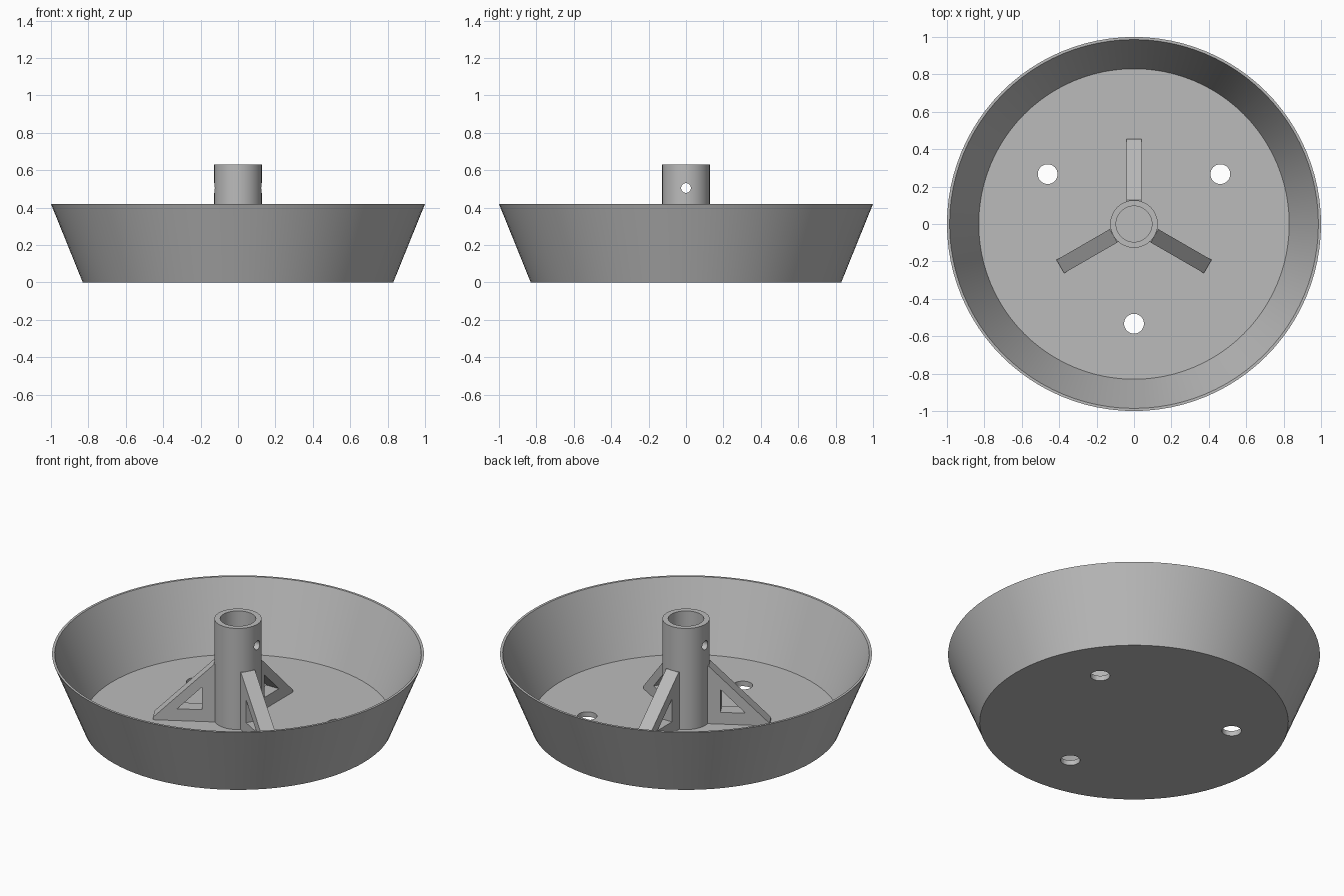
import bpy, bmesh, math
from mathutils import Matrix

cube = bpy.data.objects.get("Cube")
if cube:
    bpy.data.objects.remove(cube, do_unlink=True)

grey = bpy.data.materials.new("plain grey")
grey.use_nodes = True
colour = (0.5, 0.5, 0.5, 1)
grey.diffuse_color = colour
grey.node_tree.nodes["Principled BSDF"].inputs["Base Color"].default_value = colour

FLOOR = 0.03


def add_object(name, bm):
    bmesh.ops.recalc_face_normals(bm, faces=bm.faces)
    mesh = bpy.data.meshes.new(name)
    bm.to_mesh(mesh)
    bm.free()
    mesh.materials.append(grey)
    obj = bpy.data.objects.new(name, mesh)
    bpy.context.collection.objects.link(obj)
    return obj


def activate(obj):
    bpy.ops.object.select_all(action="DESELECT")
    obj.select_set(True)
    bpy.context.view_layer.objects.active = obj


def lathe(name, profile, closed, steps=96):
    """Spin an (r, z) profile about z; an open profile starts and ends on the axis."""
    bm = bmesh.new()
    verts = [bm.verts.new((r, 0, z)) for r, z in profile]
    pairs = list(zip(verts, verts[1:] + verts[:1]))
    edges = [bm.edges.new(p) for p in (pairs if closed else pairs[:-1])]
    bmesh.ops.spin(bm, geom=verts + edges, cent=(0, 0, 0), axis=(0, 0, 1),
                   angle=math.tau, steps=steps, use_merge=True)
    bmesh.ops.remove_doubles(bm, verts=bm.verts, dist=1e-5)
    return add_object(name, bm)


def drill(obj, radius, length, matrix):
    """Cut a round hole through an object."""
    bm = bmesh.new()
    bmesh.ops.create_cone(bm, cap_ends=True, segments=32, radius1=radius,
                          radius2=radius, depth=length, matrix=matrix)
    cutter = add_object("hole_cutter", bm)
    cutter.hide_render = True
    mod = obj.modifiers.new("hole", "BOOLEAN")
    mod.operation = "DIFFERENCE"
    mod.solver = "EXACT"
    mod.object = cutter
    activate(obj)
    bpy.ops.object.modifier_apply(modifier=mod.name)
    bpy.data.objects.remove(cutter, do_unlink=True)


def smooth(obj):
    activate(obj)
    bpy.ops.object.shade_smooth_by_angle(angle=math.radians(30))


# Flared pan with three drain holes
pan = lathe("pan", [(0, 0), (0.83, 0), (1, 0.42), (0.986, 0.42),
                    (0.83, FLOOR), (0, FLOOR)], closed=False)
for i in range(3):
    a = math.radians(30 + 120 * i)
    spot = Matrix.Translation((0.533 * math.cos(a), 0.533 * math.sin(a), 0))
    drill(pan, 0.053, 0.3, spot)
smooth(pan)

# Hollow central post with a cross hole
post = lathe("post", [(0.127, 0.02), (0.127, 0.63), (0.096, 0.63), (0.096, 0.02)],
             closed=True, steps=64)
drill(post, 0.026, 0.6, Matrix.Translation((0, 0, 0.505)) @ Matrix.Rotation(math.pi / 2, 4, "Y"))
smooth(post)

# Triangular braces, each with a triangular window
outer = [(0.11, 0.02), (0.455, 0.02), (0.455, 0.045), (0.127, 0.37), (0.11, 0.37)]
window = [(0.19, 0.1), (0.325, 0.1), (0.19, 0.235)]
for i, name in enumerate(["back_brace", "right_brace", "left_brace"]):
    bm = bmesh.new()
    edges = []
    for loop in (outer, window):
        verts = [bm.verts.new((r, -0.041, z)) for r, z in loop]
        edges += [bm.edges.new(p) for p in zip(verts, verts[1:] + verts[:1])]
    bmesh.ops.triangle_fill(bm, edges=edges, use_beauty=True)
    side = bmesh.ops.extrude_face_region(bm, geom=bm.faces[:])
    moved = [g for g in side["geom"] if isinstance(g, bmesh.types.BMVert)]
    bmesh.ops.translate(bm, verts=moved, vec=(0, 0.082, 0))
    bmesh.ops.dissolve_limit(bm, angle_limit=0.01, verts=bm.verts, edges=bm.edges)
    bmesh.ops.rotate(bm, verts=bm.verts, cent=(0, 0, 0),
                     matrix=Matrix.Rotation(math.radians(90 + 120 * i), 3, "Z"))
    add_object(name, bm)
